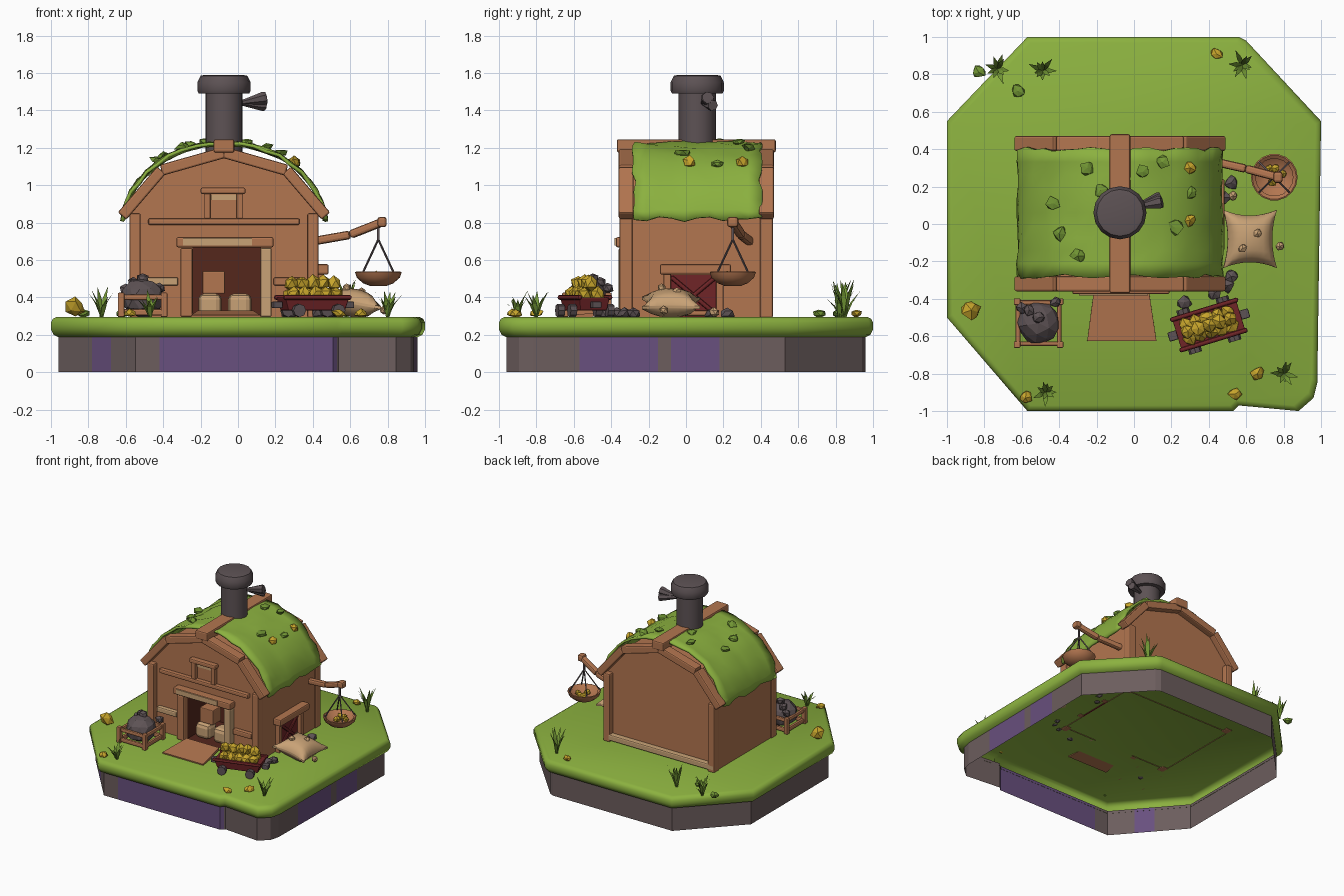
import bpy, bmesh, random
from math import sin, cos, pi, radians
from mathutils import Vector, Matrix

random.seed(4)
if "Cube" in bpy.data.objects:
    bpy.data.objects.remove(bpy.data.objects["Cube"], do_unlink=True)

def material(name, r, g, b):
    m = bpy.data.materials.new(name)
    m.use_nodes = True
    m.diffuse_color = (r, g, b, 1)
    m.node_tree.nodes["Principled BSDF"].inputs["Base Color"].default_value = (r, g, b, 1)
    return m

GRASS = material("grass_green", .26, .44, .05)
LEAF = material("leaf_green", .17, .31, .035)
WOOD = material("brown_wood", .45, .18, .08)
TAN = material("pale_tan", .58, .36, .18)
STONE = material("dark_stone", .11, .085, .09)
SOIL = material("soil_grey", .15, .11, .11)
PURPLE = material("purple_earth", .14, .08, .21)
RED = material("dark_red", .16, .018, .02)
DARK = material("dark_interior", .09, .02, .012)
GOLD = material("gold", .58, .38, .025)

def finish(name, bm, *mats, smooth=None, bevel=0):
    me = bpy.data.meshes.new(name)
    bm.to_mesh(me)
    bm.free()
    for m in mats:
        me.materials.append(m)
    if smooth:
        me.shade_smooth()
        me.set_sharp_from_angle(angle=radians(smooth))
    ob = bpy.data.objects.new(name, me)
    bpy.context.collection.objects.link(ob)
    if bevel:
        mod = ob.modifiers.new("bevel", 'BEVEL')
        mod.width, mod.segments = bevel, 2
    return ob

def box(name, c, s, mat, bevel=.006, turn=0, taper=1):
    bm = bmesh.new()
    bmesh.ops.create_cube(bm, size=1)
    for v in bm.verts:
        k = taper if v.co.z < 0 else 1
        v.co = Vector((v.co.x * s[0] * k, v.co.y * s[1] * k, v.co.z * s[2]))
    bm.transform(Matrix.Translation(c) @ Matrix.Rotation(turn, 4, 'Z'))
    return finish(name, bm, mat, bevel=bevel)

def beam(name, p, q, w, h, mat=WOOD, bevel=.01):
    # squared timber between two points, w across and h upright
    p, q = Vector(p), Vector(q)
    bm = bmesh.new()
    bmesh.ops.create_cube(bm, size=1)
    bm.transform(Matrix.Translation((p + q) / 2) @ (q - p).to_track_quat('Z', 'Y').to_matrix().to_4x4()
                 @ Matrix.Diagonal((w, h, (q - p).length, 1)))
    return finish(name, bm, mat, bevel=bevel)

def lathe(name, profile, mat, matrix, sides=16, smooth=40):
    bm = bmesh.new()
    rings = [[bm.verts.new((r * cos(2 * pi * i / sides), r * sin(2 * pi * i / sides), z))
              for i in range(sides)] for r, z in profile]
    bridge(bm, rings)
    bm.faces.new(rings[-1])
    bm.transform(matrix)
    return finish(name, bm, mat, smooth=smooth)

def bridge(bm, rings):
    for a, b in zip(rings, rings[1:]):
        for i in range(len(a)):
            j = (i + 1) % len(a)
            bm.faces.new((a[i], a[j], b[j], b[i]))

def rock(name, c, r, mat, flat=1, detail=1, jitter=.2):
    bm = bmesh.new()
    bmesh.ops.create_icosphere(bm, subdivisions=detail, radius=r)
    for v in bm.verts:
        v.co *= 1 + random.uniform(-jitter, jitter)
        v.co.z *= flat
    bm.transform(Matrix.Translation(c) @ Matrix.Rotation(random.uniform(0, 6), 4, 'Z'))
    return finish(name, bm, mat)

# ground: hollow soil wall below a turf cap with a rounded rim
outline = [(-1, -.5), (-.57, -1), (.53, -1), (.56, -.97), (.88, -1), (.96, -.93), (.98, -.85),
           (1, .55), (.6, .98), (.56, 1), (-.57, 1), (-1, .55)]
def ring(bm, scale, z):
    return [bm.verts.new((x * scale, y * scale, z)) for x, y in outline]

bm = bmesh.new()
bridge(bm, [ring(bm, .96, 0), ring(bm, .96, .21)])
patches = [(0, -.42, .53), (0, -.78, -.68), (1, -.57, -.15), (1, -.08, .18)]
for axis, lo, hi in patches:
    for cut in (lo, hi):
        at = [0, 0, 0]
        at[axis] = cut
        no = [0, 0, 0]
        no[axis] = 1
        bmesh.ops.bisect_plane(bm, geom=bm.verts[:] + bm.edges[:] + bm.faces[:], plane_co=at, plane_no=no)
for f in bm.faces:
    c = f.calc_center_median()
    side = 1 if c.x > .9 else 0 if c.y < -.5 else None
    f.material_index = int(any(a == side and lo < c[a] < hi for a, lo, hi in patches))
finish("soil_wall", bm, SOIL, PURPLE)

bm = bmesh.new()
rims = [ring(bm, s, z) for s, z in ((.955, .185), (.985, .2), (1, .23), (1, .265), (.99, .285), (.97, .295))]
bridge(bm, rims)
bm.faces.new(rims[-1])
finish("turf", bm, GRASS, smooth=50)

# house walls with a doorway notch in the front
CX, FRONT, BACK = -.075, -.31, .42
gable = [(.42, .29), (.42, .86), (.26, 1.075), (CX, 1.165), (-.41, 1.075), (-.57, .86), (-.57, .29)]
door = [(-.24, .29), (-.24, .67), (.12, .67), (.12, .29)]
bm = bmesh.new()
front = [bm.verts.new((x, FRONT, z)) for x, z in gable]
notch = [bm.verts.new((x, FRONT, z)) for x, z in door]
back = [bm.verts.new((x, BACK, z)) for x, z in gable]
bm.faces.new(front + notch)
bm.faces.new(back[::-1])
for i in range(len(gable) - 1):
    bm.faces.new((front[i], back[i], back[i + 1], front[i + 1]))
bmesh.ops.recalc_face_normals(bm, faces=bm.faces)
finish("house_walls", bm, WOOD)

bm = bmesh.new()
bmesh.ops.create_cube(bm, size=1)
bm.transform(Matrix.Translation((-.06, -.12, .485)) @ Matrix.Diagonal((.36, .38, .37, 1)))
bmesh.ops.delete(bm, geom=[f for f in bm.faces if f.normal.y < -.5], context='FACES')
bmesh.ops.reverse_faces(bm, faces=bm.faces)
finish("doorway_interior", bm, DARK)

# gable trim, corner posts and ridge
trim = [(-.62, .835), (-.41, 1.08), (CX, 1.175), (.26, 1.08), (.47, .835)]
for label, y in (("front", -.32), ("back", .43)):
    for i, (a, b) in enumerate(zip(trim, trim[1:])):
        beam(f"{label}_gable_trim_{i}", (a[0], y, a[1]), (b[0], y, b[1]), .08, .06)
    for side, x in (("right", -.55), ("left", .4)):
        box(f"{label}_{side}_post", (x, y, .57), (.06, .07, .56), WOOD, .01)
beam("ridge_beam", (CX, -.37, 1.21), (CX, .48, 1.21), .11, .07)
beam("back_sill", (-.58, .44, .33), (.43, .44, .33), .05, .05, TAN)

# turf roof sheet
def roof_z(x):
    t = min(1, abs(x - CX) / .55)
    return .825 + .405 * (1 - t ** 2.2) ** .62

bm = bmesh.new()
NX, NY = 22, 10
grid = []
for i in range(NX + 1):
    x = CX + .55 * sin(pi * (i / NX - .5))
    row = []
    for j in range(NY + 1):
        y = -.28 + .68 * j / NY + (random.uniform(-.012, .012) if j in (0, NY) else 0)
        drop = random.uniform(-.02, .01) if i in (0, NX) else random.uniform(-.007, .009)
        row.append(bm.verts.new((x + random.uniform(-.006, .006), y, roof_z(x) + drop)))
    grid.append(row)
for a, b in zip(grid, grid[1:]):
    for j in range(NY):
        bm.faces.new((a[j], b[j], b[j + 1], a[j + 1]))
sheet = finish("turf_roof", bm, GRASS, smooth=60)
mod = sheet.modifiers.new("thickness", 'SOLIDIFY')
mod.thickness = .018
for i, (x, y) in enumerate([(.05, .28), (.15, .33), (.31, .17), (-.18, .18), (-.43, .11), (-.4, -.05),
                            (-.3, -.17), (-.25, .3), (.22, -.02)]):
    rock(f"roof_leaf_{i}", (x, y, roof_z(x) + .01), .038, LEAF, .6, jitter=.35)
for i, y in enumerate((.3, .02)):
    rock(f"roof_nugget_{i}", (.3, y, roof_z(.3) + .01), .036, GOLD)

# chimney with a side horn
lathe("chimney", [(.1, 1.15), (.1, 1.49), (.135, 1.49), (.142, 1.505), (.142, 1.55), (.125, 1.585), (.1, 1.59)],
      STONE, Matrix.Translation((CX, .06, 0)))
for i, (y, z, r) in enumerate(((.11, 1.47, .036), (.14, 1.425, .032))):
    way = Vector((.15, y - .08, z - 1.44)).to_track_quat('Z', 'Y').to_matrix().to_4x4()
    lathe(f"chimney_horn_{i}", [(.012, 0), (.02, .05), (r, .13), (r * .9, .145)], STONE,
          Matrix.Translation((.01, .09, 1.44)) @ way, 7, 20)

# front details: doorway frame, window, rails and ramp
box("door_post_right", (-.275, -.33, .48), (.065, .06, .37), WOOD, .01)
box("door_post_left", (.15, -.33, .48), (.06, .06, .37), TAN, .01)
beam("door_lintel", (-.33, -.34, .695), (.19, -.34, .695), .07, .055)
box("lintel_bare_wood", (-.11, -.377, .697), (.37, .008, .04), TAN, 0)
beam("long_rail", (-.48, -.325, .805), (.33, -.325, .805), .04, .035)
beam("window_top", (-.2, -.33, .97), (.04, -.33, .97), .05, .035)
for x in (-.165, .01):
    box("window_jamb", (x, -.325, .89), (.035, .04, .14), WOOD)
box("window_panel", (CX, -.313, .89), (.14, .008, .13), WOOD, 0)
box("window_bare_wood", (CX, -.318, .935), (.14, .008, .03), TAN, 0)
beam("low_rail_right", (-.5, -.325, .485), (-.32, -.325, .485), .04, .045, TAN)
beam("low_rail_left", (.19, -.325, .485), (.36, -.325, .485), .04, .045)
bm = bmesh.new()
bm.faces.new([bm.verts.new(p) for p in ((-.25, -.625, .305), (.12, -.625, .305), (.08, -.36, .33), (-.215, -.36, .33))])
ramp = finish("door_ramp", bm, WOOD)
ramp.modifiers.new("thickness", 'SOLIDIFY').thickness = .02
box("stored_crate", (-.13, -.17, .48), (.12, .11, .12), WOOD)
for x in (-.15, .01):
    box("stored_sack", (x, -.2, .36), (.125, .12, .12), TAN, .03)

# side hatch
box("hatch_panel", (.423, .04, .405), (.01, .28, .23), RED, 0)
beam("hatch_lintel", (.45, -.14, .55), (.45, .24, .55), .07, .055)
for y in (-.1, .18):
    box("hatch_post", (.44, y, .41), (.04, .04, .24), WOOD)
beam("hatch_brace_a", (.437, -.08, .31), (.437, .16, .51), .02, .025, RED)
beam("hatch_brace_b", (.437, -.08, .51), (.437, .16, .31), .02, .025, RED)
beam("hatch_sill", (.44, -.12, .315), (.44, .2, .315), .04, .03)

# weighing scale on a bracket arm
arm = [(.4, .34, .7), (.6, .295, .735), (.79, .245, .81)]
for i in (0, 1):
    beam(f"scale_arm_{i}", arm[i], arm[i + 1], .045, .045, WOOD, .014)
box("arm_tip", (.77, .25, .803), (.05, .06, .055), WOOD, .015)
PAN = Vector((.75, .25, .535))
beam("scale_hook", (.75, .25, .79), (.75, .25, .7), .012, .012, STONE, 0)
for i in range(4):
    a = pi / 4 + i * pi / 2
    beam(f"scale_cord_{i}", (.75, .25, .71), PAN + Vector((cos(a), sin(a), 0)) * .115, .008, .008, STONE, 0)
lathe("scale_pan", [(.1, -.01), (.118, .003), (.125, 0), (.115, -.03), (.08, -.06), (.04, -.075)],
      WOOD, Matrix.Translation(PAN), 18)
lathe("scale_pan_inside", [(.116, -.005), (.08, -.035), (.03, -.05)], WOOD, Matrix.Translation(PAN), 18)
for i in range(6):
    rock(f"scale_gold_{i}", PAN + Vector((random.uniform(-.05, .05), random.uniform(-.05, .05), -.02)), .024, GOLD)

# crate heaped with coal
for z, w in ((.32, .035), (.4, .03)):
    for s in (-1, 1):
        beam("coal_crate_rail", (-.635, -.53 + s * .11, z), (-.385, -.53 + s * .11, z), .025, w)
        beam("coal_crate_rail", (-.51 + s * .11, -.65, z), (-.51 + s * .11, -.41, z), .025, w)
        for t in (-1, 1):
            box("coal_crate_post", (-.51 + s * .115, -.53 + t * .115, .36), (.035, .035, .13), WOOD)
rock("coal_heap", (-.51, -.53, .395), .115, STONE, .9, 2, .06)
for i, (x, y, z) in enumerate(((-.51, -.5, .5), (-.6, -.45, .44), (-.42, -.42, .45), (-.56, -.46, .48))):
    rock(f"coal_lump_{i}", (x, y, z), .033, STONE)

# red cart of gold
turn = Matrix.Translation((.4, -.54, 0)) @ Matrix.Rotation(radians(17), 4, 'Z')
box("cart_bed", turn @ Vector((0, 0, .365)), (.36, .17, .07), RED, .006, radians(17), .88)
for s in (-1, 1):
    beam("cart_rim", turn @ Vector((-.19, s * .085, .4)), turn @ Vector((.19, s * .085, .4)), .025, .025, RED)
    box("cart_buffer", turn @ Vector((s * .2, 0, .36)), (.05, .05, .035), STONE, .006, radians(17))
    for t in (-1, 1):
        lathe("cart_wheel", [(.01, -.018), (.035, -.018), (.035, .018), (.01, .018)], STONE,
              turn @ Matrix.Translation((s * .11, t * .105, .33)) @ Matrix.Rotation(pi / 2, 4, 'X'), 8)
for i in range(15):
    lift = .415 if i < 10 else .475
    spot = Vector(((i % 5 - 2) * .058, (-.038 if i < 5 else .038 if i < 10 else 0), lift))
    rock(f"cart_gold_{i}", turn @ spot, .042, GOLD)

# pillow shaped sack with pinched corners
bm = bmesh.new()
bmesh.ops.create_cube(bm, size=2)
bmesh.ops.subdivide_edges(bm, edges=bm.edges[:], cuts=7, use_grid_fill=True)
for v in bm.verts:
    u, w, z = v.co
    puff = max(0, (1 - u * u) * (1 - w * w)) ** .45
    v.co = Vector((u * (.145 - .025 * (1 - w * w)), w * (.155 - .03 * (1 - u * u)), z * (.008 + .068 * puff)))
bm.transform(Matrix.Translation((.62, -.08, .37)) @ Matrix.Rotation(radians(10), 4, 'Y'))
finish("sack", bm, TAN, smooth=60)
for i, (x, y, z) in enumerate(((.58, -.13, .45), (.78, -.12, .33), (.66, -.05, .43), (.53, .15, .32))):
    rock(f"sack_pebble_{i}", (x, y, z), .025, TAN)

# loose stones and nuggets
for i, (x, y) in enumerate(((.52, .22), (.52, -.28), (.43, -.37), (.5, -.33), (.27, -.42), (.48, .14))):
    rock(f"stone_{i}", (x, y, .315), .04, STONE, .8)
rock("big_nugget", (-.87, -.46, .35), .052, GOLD)
for i, (x, y, m) in enumerate(((-.83, .81, LEAF), (-.62, .71, LEAF), (-.58, -.93, GOLD), (.44, .91, GOLD),
                               (.66, -.8, GOLD), (.54, -.91, GOLD))):
    rock(f"ground_chip_{i}", (x, y, .315), .037, m, .6, jitter=.3)

# grass tufts of bent blades
for k, (x, y, h) in enumerate(((-.73, .83, .17), (-.49, .82, .19), (.58, .85, .2), (-.47, -.9, .15), (.8, -.8, .16))):
    bm = bmesh.new()
    for i in range(9):
        a = i * 2 * pi / 9 + random.uniform(-.3, .3)
        out, side = Vector((cos(a), sin(a), 0)), Vector((-sin(a), cos(a), 0)) * .013
        lean, tall = random.uniform(.04, .09), h * random.uniform(.6, 1.1)
        mid = out * lean * .45 + Vector((0, 0, tall * .6))
        p = [bm.verts.new(c) for c in (-side * .7, side * .7, mid + side, mid - side,
                                       out * lean + Vector((0, 0, tall)))]
        bm.faces.new(p[:4])
        bm.faces.new((p[3], p[2], p[4]))
    bm.transform(Matrix.Translation((x, y, .29)))
    finish(f"grass_tuft_{k}", bm, LEAF)
